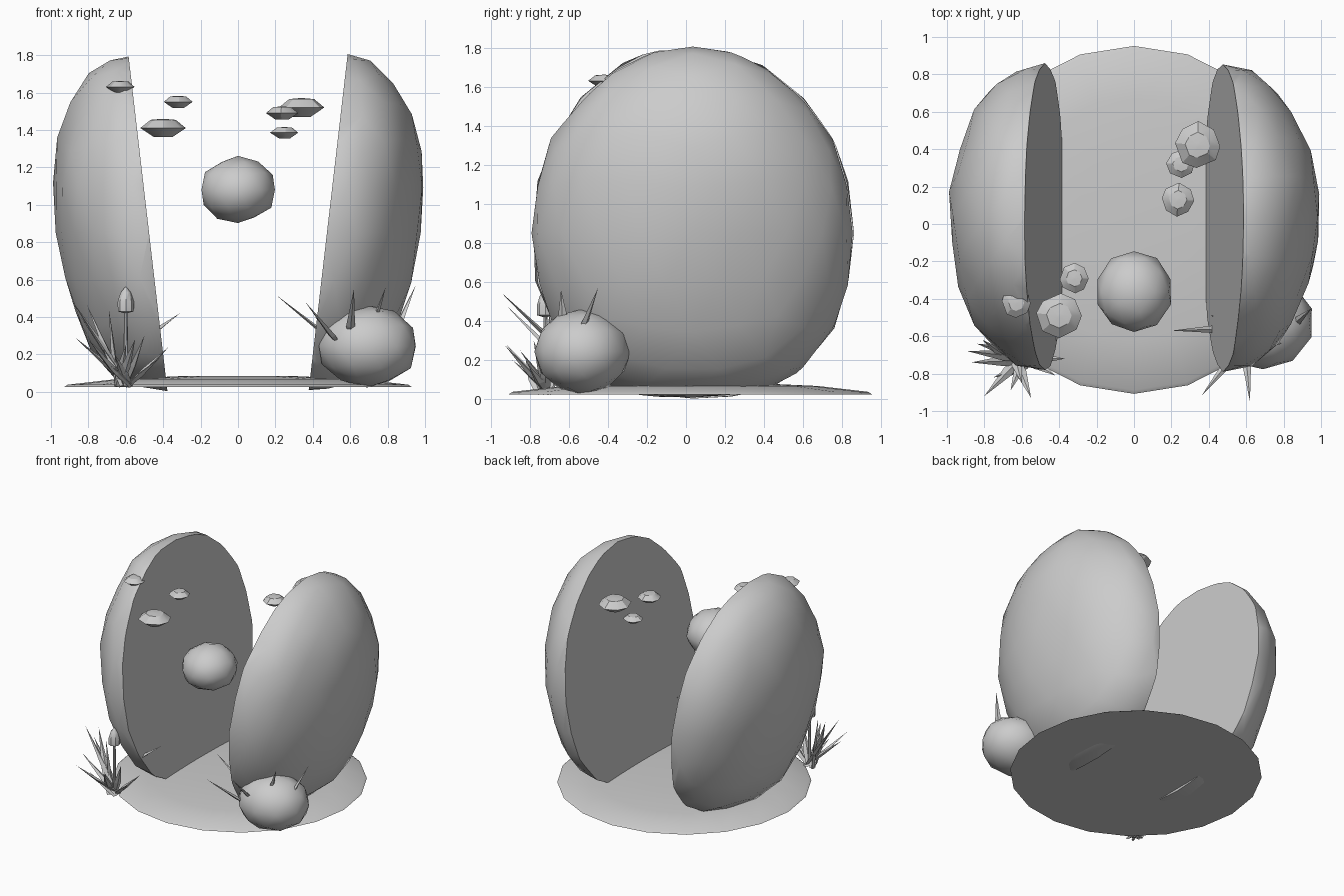
import bpy, bmesh, math, random
from mathutils import Vector, noise

random.seed(4)
cube = bpy.data.objects.get("Cube")
if cube:
    bpy.data.objects.remove(cube, do_unlink=True)

stone = bpy.data.materials.new("mid grey")
stone.use_nodes = True
GREY = (0.6, 0.6, 0.6, 1)
stone.diffuse_color = GREY
stone.node_tree.nodes["Principled BSDF"].inputs["Base Color"].default_value = GREY


def finish(bm, name, angle=40):
    bmesh.ops.recalc_face_normals(bm, faces=bm.faces)
    mesh = bpy.data.meshes.new(name)
    bm.to_mesh(mesh)
    bm.free()
    mesh.materials.append(stone)
    obj = bpy.data.objects.new(name, mesh)
    bpy.context.collection.objects.link(obj)
    bpy.ops.object.select_all(action="DESELECT")
    obj.select_set(True)
    bpy.context.view_layer.objects.active = obj
    if angle:
        bpy.ops.object.shade_smooth_by_angle(angle=math.radians(angle))


def lumpy_ball(center, radii, detail, rough, seed):
    """Icosphere stretched to the radii, with its surface pushed about by noise."""
    bm = bmesh.new()
    bmesh.ops.create_icosphere(bm, subdivisions=detail, radius=1)
    for v in bm.verts:
        k = 1 + rough * noise.noise(v.co * 2.5 + Vector((seed, seed * 2, 0)))
        v.co = Vector([c + r * p * k for c, r, p in zip(center, radii, v.co)])
    return bm


def lathe(name, center, profile, sides, angle=40, wobble=0):
    """Turn a profile of radius and height about an upright axis, capped at both ends."""
    bm = bmesh.new()
    x, y, z = center
    spokes = [(math.tau * (i + random.uniform(-wobble, wobble)) / sides,
               1 + random.uniform(-wobble, wobble) * 0.3) for i in range(sides)]
    rows = [[bm.verts.new((x + r * k * math.cos(a), y + r * k * math.sin(a), z + h))
             for a, k in spokes] for r, h in profile]
    for low, high in zip(rows, rows[1:]):
        for i in range(sides):
            j = (i + 1) % sides
            bm.faces.new((low[i], low[j], high[j], high[i]))
    bm.faces.new(rows[0])
    bm.faces.new(rows[-1])
    finish(bm, name, angle)


# Two halves of the split rock, leaning apart, with flattened undersides
LEAN = 0.116
for name, side, seed in (("left_rock_half", 1, 3.3), ("right_rock_half", -1, 7.1)):
    bm = lumpy_ball((0, 0.035, 0.85), (0.5, 0.828, 0.955), 3, 0.04, seed)
    geom = bm.verts[:] + bm.edges[:] + bm.faces[:]
    sliced = bmesh.ops.bisect_plane(bm, geom=geom, plane_co=(0, 0, 0), plane_no=(-side, 0, 0),
                                    clear_outer=True)
    rim = [e for e in sliced["geom_cut"] if isinstance(e, bmesh.types.BMEdge)]
    bmesh.ops.contextual_create(bm, geom=rim)
    for v in bm.verts:
        if v.co.z < 0.08:
            v.co.z = max(0, 0.08 + (v.co.z - 0.08) * 0.42)
        v.co.x += side * (0.385 + LEAN * (v.co.z - 0.07))
    finish(bm, name)

# Low domed ground disc
lathe("ground_disc", (0, 0.022, 0), ((0.93, 0.025), (0.91, 0.038), (0.65, 0.068), (0.32, 0.083)), 20)

# Boulder and floating core stone
finish(lumpy_ball((0.69, -0.53, 0.243), (0.272, 0.25, 0.218), 2, 0.05, 1.7), "boulder", 60)
finish(lumpy_ball((0, -0.362, 1.08), (0.204, 0.217, 0.177), 2, 0.05, 5.2), "floating_core", 60)

# Small flat floating stones: x, y, z, radius
PEBBLES = ((-0.4, -0.49, 1.41, 0.122), (-0.32, -0.29, 1.55, 0.08), (-0.63, -0.42, 1.63, 0.078),
           (0.34, 0.42, 1.52, 0.125), (0.25, 0.32, 1.385, 0.075), (0.235, 0.13, 1.49, 0.088))
for i, (x, y, z, r) in enumerate(PEBBLES):
    shape = [(r * a, r * b) for a, b in ((0.4, -0.4), (1, 0), (0.55, 0.36), (0.1, 0.4))]
    lathe(f"floating_pebble_{i + 1}", (x, y, z), shape, 8, 30, 0.15)


def spike(bm, base, tip, width, belly):
    """Four-sided tapering blade, widest at the belly fraction."""
    base, tip = Vector(base), Vector(tip)
    along = tip - base
    side = along.cross(Vector((0, 0, 1))).normalized()
    up = side.cross(along).normalized()
    rows = []
    for f, w in ((0, width * 0.7), (belly, width)):
        mid = base + along * f
        rows.append([bm.verts.new(mid + d) for d in
                     (side * w, up * w * 0.5, -side * w, -up * w * 0.5)])
    end = bm.verts.new(tip)
    for i in range(4):
        j = (i + 1) % 4
        bm.faces.new((rows[0][i], rows[0][j], rows[1][j], rows[1][i]))
        bm.faces.new((rows[1][i], rows[1][j], end))
    bm.faces.new(rows[0])


# Grass clump fanning out from one root
GRASS_TIPS = ((-0.89, -0.68, 0.49), (-0.87, -0.74, 0.29), (-0.84, -0.64, 0.4), (-0.8, -0.92, 0.28),
              (-0.81, -0.62, 0.47), (-0.69, -0.7, 0.44), (-0.66, -0.89, 0.2), (-0.55, -0.93, 0.28),
              (-0.42, -0.81, 0.18), (-0.37, -0.72, 0.24), (-0.5, -0.78, 0.3), (-0.6, -0.85, 0.25),
              (-0.75, -0.82, 0.2))
bm = bmesh.new()
for tip in GRASS_TIPS:
    root = (-0.62 + random.uniform(-0.05, 0.05), -0.72 + random.uniform(-0.04, 0.04), 0.03)
    spike(bm, root, tip, 0.028, 0.4)
finish(bm, "grass_clump", 0)

# Thorns on the boulder and the rock edge: base, tip
THORNS = (((0.5, -0.56, 0.28), (0.2, -0.57, 0.52)), ((0.6, -0.72, 0.33), (0.62, -0.95, 0.55)),
          ((0.52, -0.72, 0.28), (0.36, -0.92, 0.48)), ((0.74, -0.63, 0.41), (0.79, -0.64, 0.56)),
          ((0.86, -0.53, 0.36), (0.95, -0.45, 0.57)), ((0.5, -0.5, 0.32), (0.41, -0.49, 0.4)),
          ((-0.45, -0.62, 0.32), (-0.31, -0.52, 0.42)))
bm = bmesh.new()
for base, tip in THORNS:
    spike(bm, base, tip, 0.024, 0.1)
finish(bm, "thorns", 0)

# Budding stalk in the grass
lathe("bud_stalk", (-0.6, -0.72, 0),
      ((0.013, 0.03), (0.01, 0.42), (0.042, 0.43), (0.044, 0.48), (0.028, 0.53), (0.004, 0.56)), 8)
